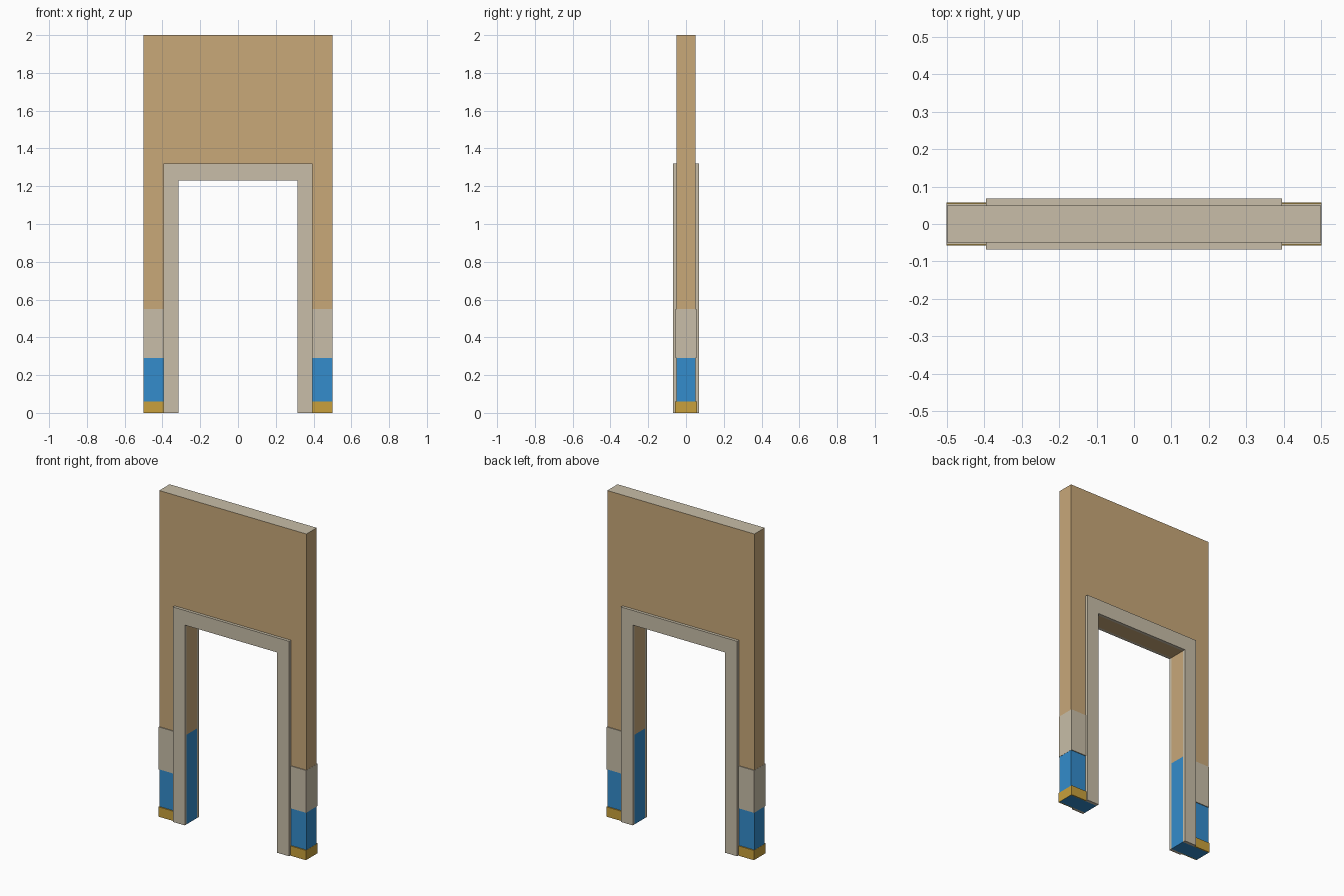
import bpy, bmesh
from mathutils import Vector

if "Cube" in bpy.data.objects:
    bpy.data.objects.remove(bpy.data.objects["Cube"])


def material(name, rgb):
    m = bpy.data.materials.new(name)
    m.diffuse_color = (*rgb, 1)
    m.use_nodes = True
    m.node_tree.nodes["Principled BSDF"].inputs["Base Color"].default_value = m.diffuse_color
    return m


TAN = material("tan_plaster", (0.578, 0.392, 0.191))
BEIGE = material("beige_trim", (0.578, 0.515, 0.392))
BLUE = material("blue_paint", (0.033, 0.262, 0.604))
GOLD = material("gold_skirting", (0.578, 0.352, 0.045))


def extrude(points, vec):
    """Closed solid from a flat outline."""
    bm = bmesh.new()
    face = bm.faces.new([bm.verts.new(p) for p in points])
    ret = bmesh.ops.extrude_face_region(bm, geom=[face], use_keep_orig=True)
    moved = [g for g in ret["geom"] if isinstance(g, bmesh.types.BMVert)]
    bmesh.ops.translate(bm, verts=moved, vec=Vector(vec))
    bmesh.ops.recalc_face_normals(bm, faces=bm.faces)
    return bm


def finish(bm, name, mats):
    me = bpy.data.meshes.new(name)
    bm.to_mesh(me)
    bm.free()
    for m in mats:
        me.materials.append(m)
    ob = bpy.data.objects.new(name, me)
    bpy.context.collection.objects.link(ob)
    return ob


def arch(outer_x, outer_z, inner_x, inner_z, y0, y1):
    """Upside-down U with square corners, standing on the floor."""
    half = [(inner_x, 0), (outer_x, 0), (outer_x, outer_z)]
    half2 = [(-x, z) for x, z in reversed(half)]
    outline = [(inner_x, inner_z)] + half + half2 + [(-inner_x, inner_z)]
    return extrude([(x, y0, z) for x, z in outline], (0, y1 - y0, 0))


HALF_W, WALL_Y, TRIM_Y = 0.5, 0.05, 0.068
DOOR_X, DOOR_Z, TRIM_X, TRIM_Z = 0.314, 1.23, 0.395, 1.32
DADO_Z = 0.55

# Wall with doorway: tan above, blue below, beige top face
bm = arch(HALF_W, 2.0, DOOR_X, DOOR_Z, -WALL_Y, WALL_Y)
bmesh.ops.bisect_plane(bm, geom=bm.verts[:] + bm.edges[:] + bm.faces[:],
                       plane_co=(0, 0, DADO_Z), plane_no=(0, 0, 1))
for f in bm.faces:
    z = f.calc_center_median().z
    f.material_index = 2 if z > 1.99 else (0 if z > DADO_Z else 1)
finish(bm, "doorway_wall", [TAN, BLUE, BEIGE])

# Door casing on both faces of the wall
for name, s in (("front_casing", -1), ("back_casing", 1)):
    finish(arch(TRIM_X, TRIM_Z, DOOR_X, DOOR_Z, s * WALL_Y, s * TRIM_Y), name, [BEIGE])

# Thin strips wrapped around each wall end
for name, z0, z1, d, mat in (("skirting", 0, 0.06, 0.057, GOLD),
                             ("dado_band", 0.29, DADO_Z, 0.055, BEIGE)):
    half = [(HALF_W, WALL_Y), (TRIM_X, WALL_Y), (TRIM_X, d), (HALF_W + 0.001, d)]
    outline = half + [(x, -y) for x, y in reversed(half)]
    for side, s in (("left", -1), ("right", 1)):
        finish(extrude([(s * x, y, z0) for x, y in outline], (0, 0, z1 - z0)),
               f"{side}_{name}", [mat])
